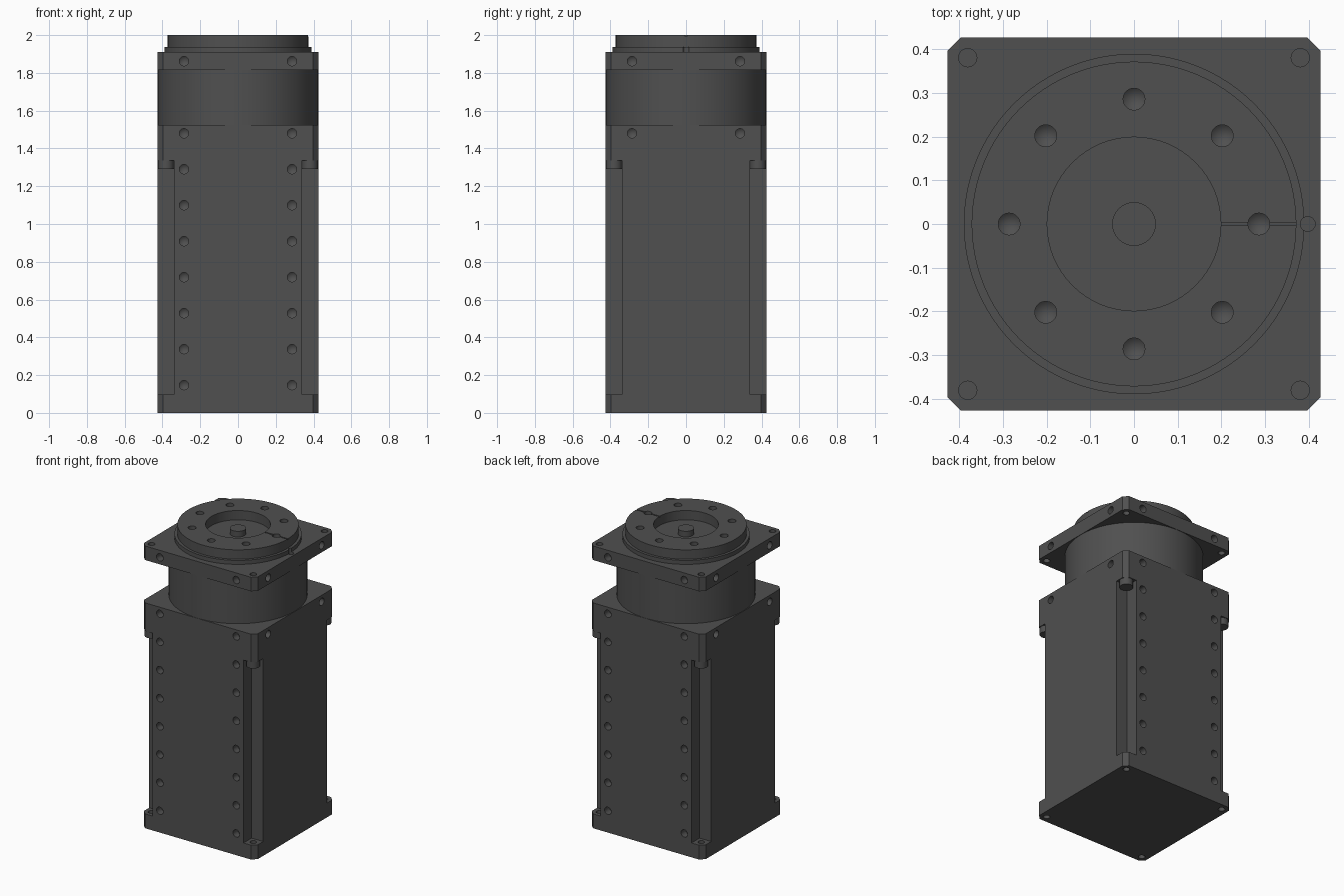
import bpy, bmesh, math
from mathutils import Matrix, Vector

cube = bpy.data.objects.get("Cube")
if cube:
    bpy.data.objects.remove(cube)

HALF, CHAMFER = 0.427, 0.03      # square section and its cut corners
BOLT, SIDE = 0.381, 0.286        # corner bolt and side hole offsets
CORNERS = [(sx, sy) for sx in (-1, 1) for sy in (-1, 1)]

metal = bpy.data.materials.new("dark grey metal")
metal.use_nodes = True
grey = (0.08, 0.08, 0.08, 1)
metal.diffuse_color = grey
metal.node_tree.nodes["Principled BSDF"].inputs["Base Color"].default_value = grey


def make(name, bm):
    bmesh.ops.recalc_face_normals(bm, faces=bm.faces)
    mesh = bpy.data.meshes.new(name)
    bm.to_mesh(mesh)
    bm.free()
    mesh.materials.append(metal)
    obj = bpy.data.objects.new(name, mesh)
    bpy.context.collection.objects.link(obj)
    return obj


def add_cyl(bm, r, z0, z1, x=0, y=0, seg=24, r2=None):
    bmesh.ops.create_cone(bm, cap_ends=True, segments=seg, radius1=r,
                          radius2=r if r2 is None else r2, depth=z1 - z0,
                          matrix=Matrix.Translation((x, y, (z0 + z1) / 2)))


def add_box(bm, lo, hi):
    lo, hi = Vector(lo), Vector(hi)
    bmesh.ops.create_cube(bm, size=1, matrix=Matrix.Translation((lo + hi) / 2)
                          @ Matrix.Diagonal((*(hi - lo), 1)))


def add_drill(bm, pos, direction, r=0.025, depth=0.05, tip=0.02):
    """Drill-shaped solid: straight shank with a conical end."""
    profile = [(r, -0.02), (r, depth), (0, depth + tip)]
    verts = [bm.verts.new((a, 0, b)) for a, b in profile]
    edges = [bm.edges.new(verts[i:i + 2]) for i in range(2)]
    new = bmesh.ops.spin(bm, geom=verts + edges, cent=(0, 0, 0), axis=(0, 0, 1),
                         angle=math.tau, steps=20)
    ring = set(verts)
    stack = list(verts)
    while stack:                                  # gather the whole drill
        for e in stack.pop().link_edges:
            for v in e.verts:
                if v not in ring:
                    ring.add(v)
                    stack.append(v)
    bmesh.ops.remove_doubles(bm, verts=list(ring), dist=1e-5)
    bmesh.ops.holes_fill(bm, edges=[e for e in bm.edges if e.is_boundary], sides=0)
    turn = Vector((0, 0, 1)).rotation_difference(Vector(direction)).to_matrix().to_4x4()
    bmesh.ops.transform(bm, matrix=Matrix.Translation(pos) @ turn,
                        verts=[v for v in ring if v.is_valid])


def cut(obj, bm):
    cutter = make("cutter", bm)
    cutter.hide_render = True
    mod = obj.modifiers.new("cut", 'BOOLEAN')
    mod.operation, mod.solver, mod.object = 'DIFFERENCE', 'EXACT', cutter
    bpy.context.view_layer.objects.active = obj
    bpy.ops.object.modifier_apply(modifier=mod.name)
    bpy.data.objects.remove(cutter)


def chamfered_block(name, z0, z1):
    bm = bmesh.new()
    add_box(bm, (-HALF, -HALF, z0), (HALF, HALF, z1))
    upright = [e for e in bm.edges if abs(e.verts[0].co.z - e.verts[1].co.z) > 0.01]
    bmesh.ops.bevel(bm, geom=upright, offset=CHAMFER, segments=1, affect='EDGES')
    return make(name, bm)


def side_drills(bm, z, sides=4):
    """A pair of holes at one height on two or four sides."""
    for k in range(0, 4, 4 // sides):
        spin = Matrix.Rotation(k * math.pi / 2, 3, 'Z')
        for s in (-1, 1):
            add_drill(bm, spin @ Vector((s * SIDE, -HALF, z)), spin @ Vector((0, 1, 0)))


# Main body with corner channels, foot holes and side holes
body = chamfered_block("main_body", 0, 1.525)
bm = bmesh.new()
for sx, sy in CORNERS:
    a, b = (sx * 0.34, sx * 0.5), (sy * 0.34, sy * 0.5)
    add_box(bm, (min(a), min(b), 0.097), (max(a), max(b), 1.335))
cut(body, bm)
bm = bmesh.new()
for sx, sy in CORNERS:
    add_cyl(bm, 0.021, -0.05, 0.15, sx * BOLT, sy * BOLT)
side_drills(bm, 1.48)
for i in range(7):
    side_drills(bm, 0.147 + i * 0.1905, sides=2)
cut(body, bm)

# Bolt heads under the shoulder
for sx, sy in CORNERS:
    bm = bmesh.new()
    add_cyl(bm, 0.042, 1.29, 1.336, sx * BOLT, sy * BOLT)
    make("corner_bolt_" + ("left" if sx > 0 else "right")
         + ("_back" if sy > 0 else "_front"), bm)

# Round neck
bm = bmesh.new()
add_cyl(bm, 0.425, 1.524, 1.816, seg=96)
make("neck", bm)

# Square top flange with corner and side holes
flange = chamfered_block("top_flange", 1.815, 1.91)
bm = bmesh.new()
for sx, sy in CORNERS:
    add_cyl(bm, 0.021, 1.75, 1.95, sx * BOLT, sy * BOLT)
side_drills(bm, 1.862)
add_cyl(bm, 0.017, 1.89, 1.95, 0.398, 0)
cut(flange, bm)

# Raised ring with an index notch
ring = bmesh.new()
add_cyl(ring, 0.39, 1.909, 1.937, seg=96)
ring = make("base_ring", ring)
bm = bmesh.new()
add_cyl(bm, 0.017, 1.85, 1.98, 0.398, 0)
cut(ring, bm)

# Output disc with central recess, tapped holes and index groove
disc = bmesh.new()
add_cyl(disc, 0.372, 1.92, 2.0, seg=96)
disc = make("output_disc", disc)
bm = bmesh.new()
add_cyl(bm, 0.199, 1.91, 2.05, seg=64)
cut(disc, bm)
bm = bmesh.new()
add_box(bm, (0.15, -0.004, 1.992), (0.4, 0.004, 2.05))
cut(disc, bm)
bm = bmesh.new()
for k in range(8):
    t = k * math.pi / 4
    add_drill(bm, (SIDE * math.cos(t), SIDE * math.sin(t), 2.0), (0, 0, -1), depth=0.04)
cut(disc, bm)

# Centre pin
bm = bmesh.new()
add_cyl(bm, 0.05, 1.93, 1.975, seg=32)
make("centre_pin", bm)

# Smooth the round walls, keep hard edges
for obj in bpy.context.collection.objects:
    if obj.type == 'MESH' and obj.data.materials and obj.data.materials[0] == metal:
        bpy.ops.object.select_all(action='DESELECT')
        obj.select_set(True)
        bpy.context.view_layer.objects.active = obj
        bpy.ops.object.shade_smooth_by_angle(angle=math.radians(30))
